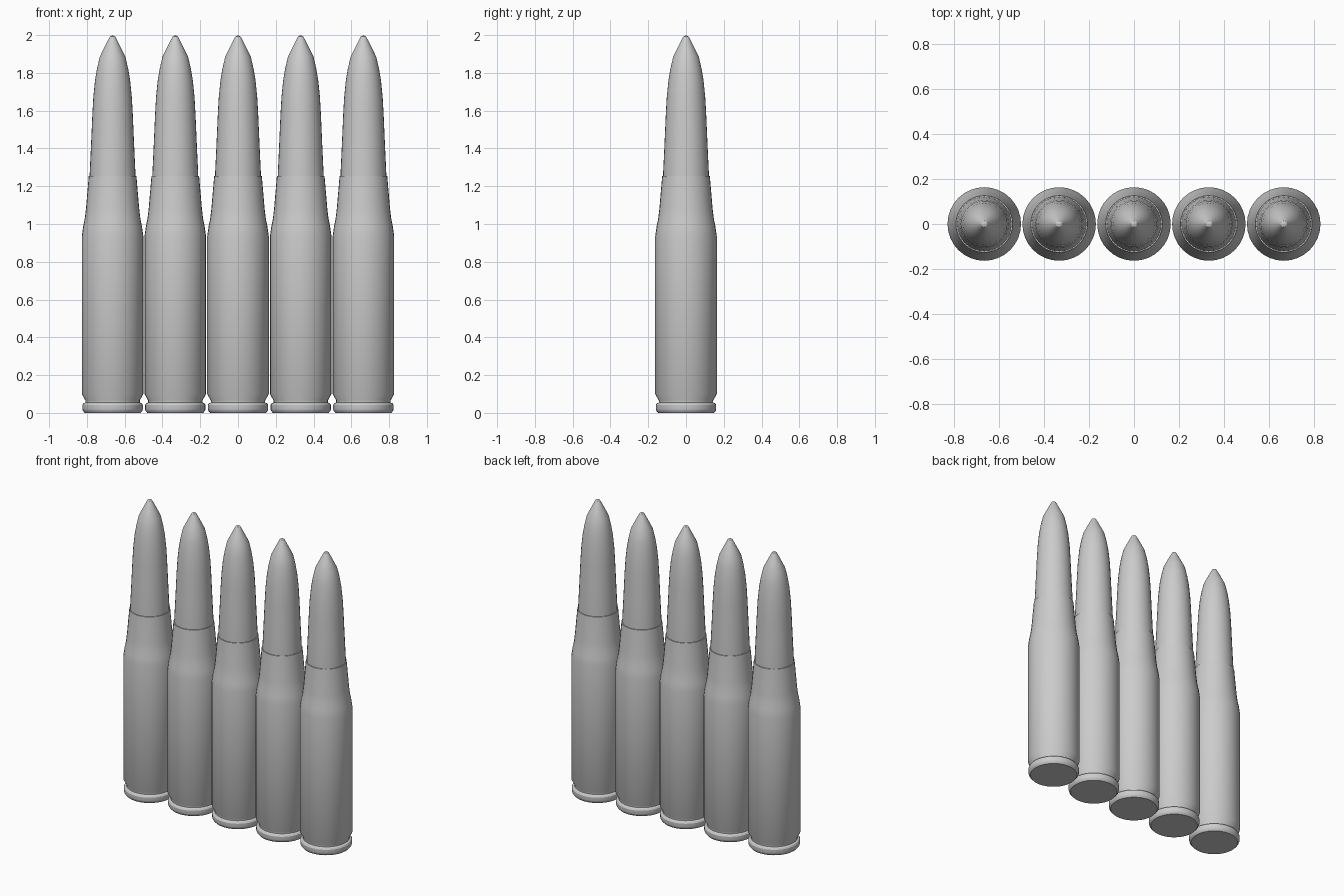
import bpy
import math

if "Cube" in bpy.data.objects:
    bpy.data.objects.remove(bpy.data.objects["Cube"])

SIDES = 32
SPACING = 0.332

# Profiles as (radius, height), bottom to top
CASE = [(0, 0), (0.148, 0), (0.158, 0.012), (0.16, 0.02), (0.16, 0.042), (0.155, 0.05),
        (0.144, 0.055), (0.144, 0.066), (0.163, 0.1), (0.163, 0.935), (0.156, 0.985),
        (0.147, 1.03), (0.141, 1.08), (0.126, 1.255), (0.121, 1.255)]
BULLET = [(0.121, 1.245), (0.121, 1.27), (0.114, 1.42), (0.107, 1.58), (0.102, 1.67),
          (0.093, 1.76), (0.083, 1.82), (0.068, 1.885), (0.046, 1.93),
          (0.026, 1.97), (0.014, 1.992), (0, 2.0)]


def lathe(name, profile):
    """Spin a profile around z, using single vertices on the axis."""
    verts, faces, rings = [], [], []
    for r, z in profile:
        start = len(verts)
        n = 1 if r == 0 else SIDES
        for i in range(n):
            a = 2 * math.pi * i / SIDES
            verts.append((r * math.cos(a), r * math.sin(a), z))
        rings.append([start + i % n for i in range(SIDES)])
    for lo, hi in zip(rings, rings[1:]):
        for i in range(SIDES):
            j = (i + 1) % SIDES
            quad = [lo[i], lo[j], hi[j], hi[i]]
            faces.append(list(dict.fromkeys(quad)))
    mesh = bpy.data.meshes.new(name)
    mesh.from_pydata(verts, [], faces)
    obj = bpy.data.objects.new(name, mesh)
    bpy.context.collection.objects.link(obj)
    bpy.ops.object.select_all(action='DESELECT')
    obj.select_set(True)
    bpy.context.view_layer.objects.active = obj
    bpy.ops.object.shade_smooth_by_angle(angle=math.radians(30))
    return obj


# Row of five cartridges sharing the same case and bullet meshes
for part in (lathe("case", CASE), lathe("bullet", BULLET)):
    part.location.x = -2 * SPACING
    for k in range(-1, 3):
        copy = part.copy()
        copy.name = f"{part.name}_{k + 3}"
        copy.location.x = k * SPACING
        bpy.context.collection.objects.link(copy)
